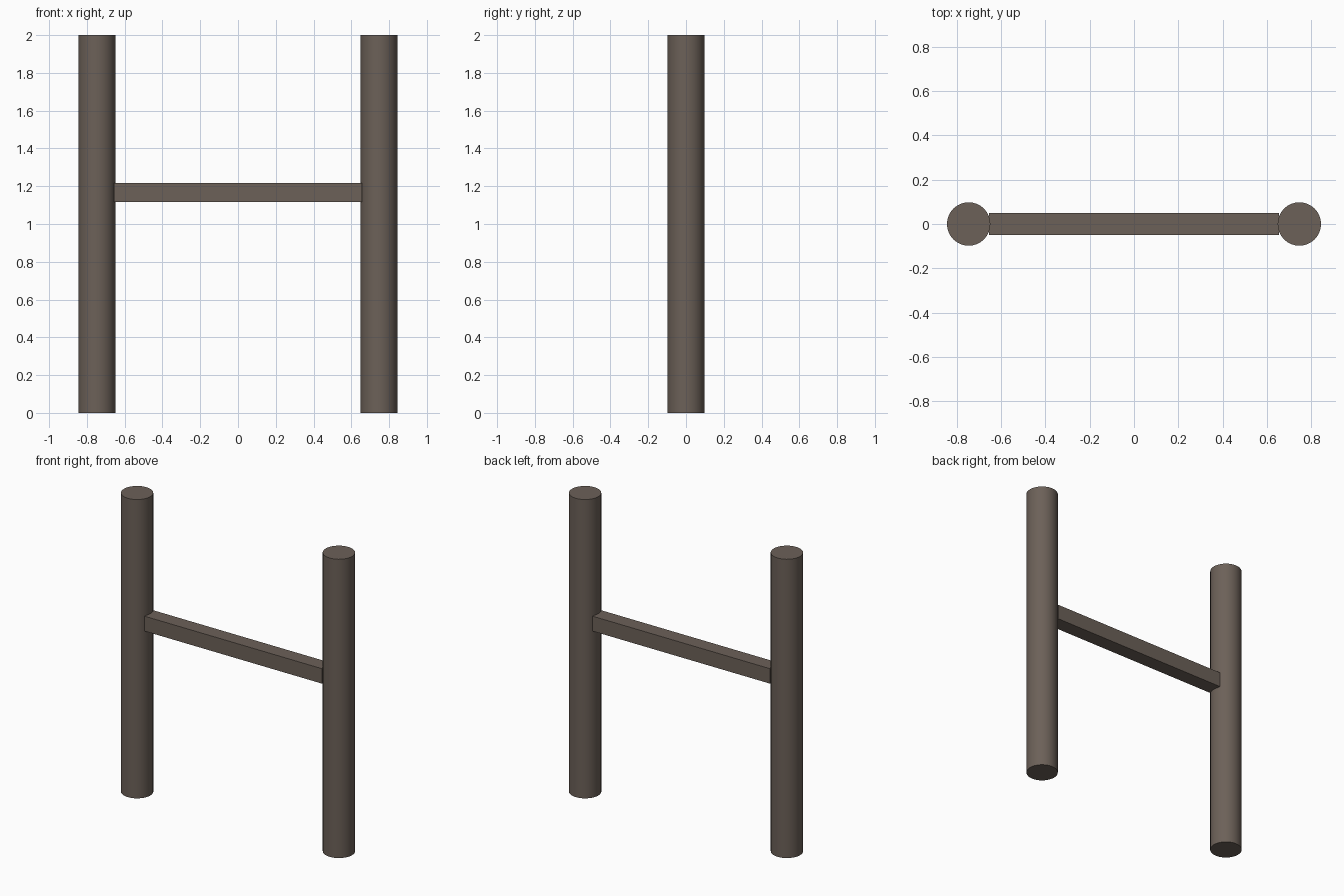
import bpy, math

if "Cube" in bpy.data.objects:
    bpy.data.objects.remove(bpy.data.objects["Cube"])

wood = bpy.data.materials.new("dark brown wood")
wood.diffuse_color = (0.150, 0.119, 0.098, 1)
wood.use_nodes = True
wood.node_tree.nodes["Principled BSDF"].inputs["Base Color"].default_value = wood.diffuse_color

# Two round upright posts
for side, name in ((-1, "left_post"), (1, "right_post")):
    bpy.ops.mesh.primitive_cylinder_add(vertices=32, radius=0.098, depth=2,
                                        location=(side * 0.747, 0, 1))
    post = bpy.context.object
    post.name = name
    post.data.materials.append(wood)
    bpy.ops.object.shade_smooth_by_angle(angle=math.radians(30))

# Square crossbar, its ends just sunk into the posts
bpy.ops.mesh.primitive_cube_add(size=1, location=(0, 0, 1.167))
bar = bpy.context.object
bar.name = "crossbar"
bar.scale = (1.312, 0.1, 0.1)
bpy.ops.object.transform_apply(location=False, rotation=False, scale=True)
bar.data.materials.append(wood)
